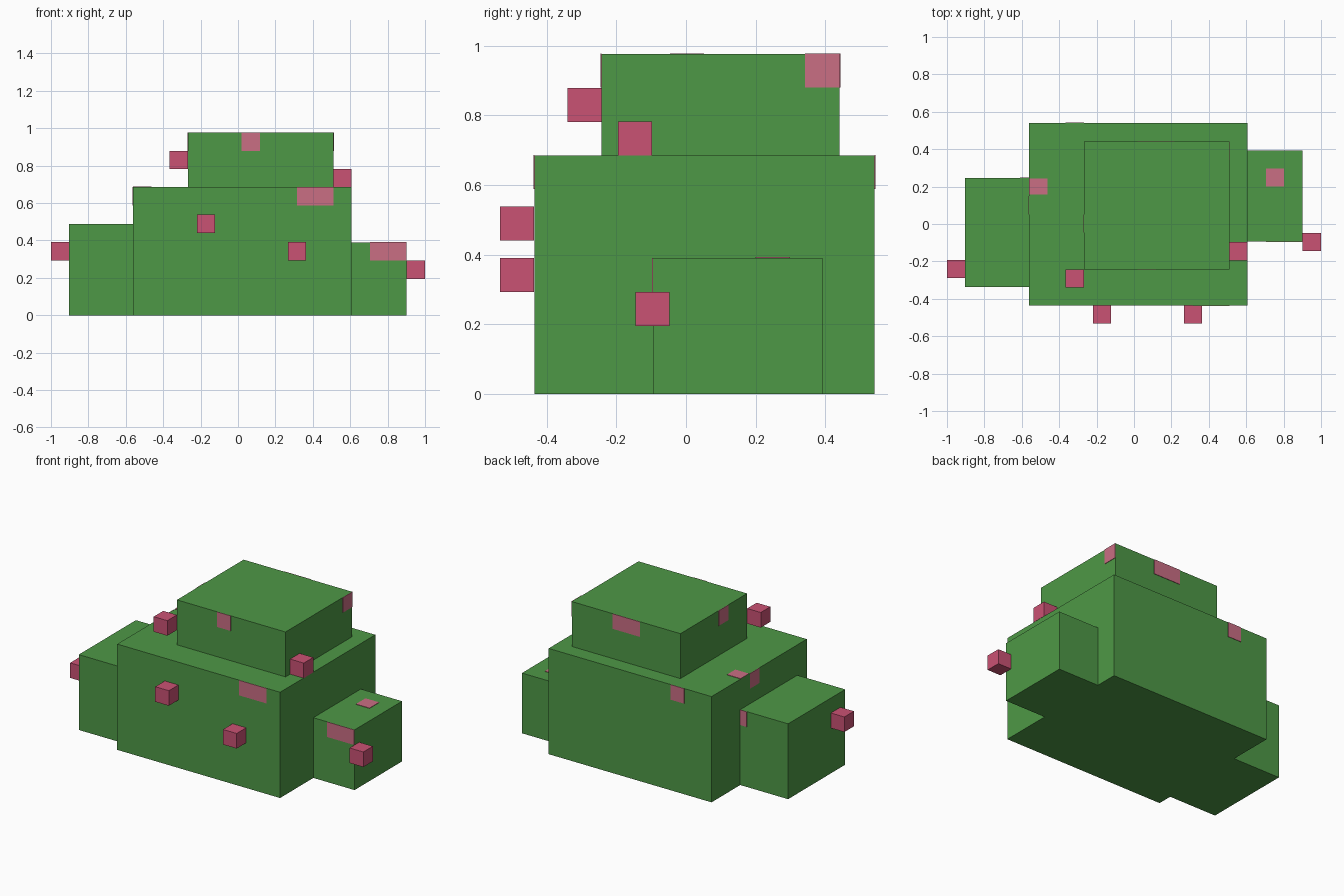
import bpy
import bmesh
from mathutils import Vector

cube = bpy.data.objects.get("Cube")
if cube:
    bpy.data.objects.remove(cube, do_unlink=True)

V = 0.0976   # edge of one voxel
T = 0.003    # thickness of a painted plate


def material(name, rgb):
    m = bpy.data.materials.new(name)
    m.use_nodes = True
    m.diffuse_color = (*rgb, 1)
    m.node_tree.nodes["Principled BSDF"].inputs["Base Color"].default_value = (*rgb, 1)
    return m


LEAF = material("leaf green", (0.076, 0.314, 0.061))
BERRY = material("berry pink", (0.591, 0.084, 0.174))
BLOSSOM = material("pale blossom pink", (0.591, 0.156, 0.231))


def box(name, lo, hi, mat):
    lo, hi = Vector(lo), Vector(hi)
    bm = bmesh.new()
    bmesh.ops.create_cube(bm, size=1)
    for v in bm.verts:
        v.co = [l + (c + 0.5) * (h - l) for l, h, c in zip(lo, hi, v.co)]
    mesh = bpy.data.meshes.new(name)
    bm.to_mesh(mesh)
    bm.free()
    mesh.materials.append(mat)
    obj = bpy.data.objects.new(name, mesh)
    bpy.context.collection.objects.link(obj)
    return obj


# Leafy masses
box("bush_body", (-0.561, -0.435, 0), (0.606, 0.54, 0.685), LEAF)
box("bush_top", (-0.268, -0.242, 0.685), (0.51, 0.44, 0.976), LEAF)
box("bush_right_lobe", (-0.904, -0.338, 0), (-0.561, 0.246, 0.488), LEAF)
box("bush_left_lobe", (0.606, -0.094, 0), (0.901, 0.392, 0.39), LEAF)

# Berries sticking out, by lowest corner
berries = {
    "right_lobe": (-1.0, -0.29, 0.293),
    "top_corner": (-0.366, -0.34, 0.781),
    "front_upper": (-0.22, -0.533, 0.44),
    "front_lower": (0.266, -0.533, 0.293),
    "top_side": (0.51, -0.195, 0.685),
    "left_lobe": (0.902, -0.145, 0.195),
}
for name, corner in berries.items():
    box("berry_" + name, corner, Vector(corner) + Vector((V, V, V)), BERRY)


# Flat blossoms: axis and sign of the face, lowest corner on it, size along the two other axes
def blossom(name, axis, sign, corner, size):
    lo = Vector(corner)
    hi = lo.copy()
    others = [i for i in range(3) if i != axis]
    for i, s in zip(others, size):
        hi[i] += s
    if sign > 0:
        hi[axis] += T
    else:
        lo[axis] -= T
    box("blossom_" + name, lo, hi, BLOSSOM)


ONE, TWO = (V, V), (2 * V, V)
blossom("top_front", 1, -1, (0.02, -0.242, 0.879), ONE)
blossom("top_left", 0, 1, (0.51, 0.342, 0.879), ONE)
blossom("top_back", 1, 1, (0.02, 0.44, 0.879), TWO)
blossom("top_right", 0, -1, (-0.268, -0.046, 0.879), ONE)
blossom("body_front", 1, -1, (0.315, -0.435, 0.588), TWO)
blossom("body_back", 1, 1, (-0.366, 0.54, 0.588), ONE)
blossom("body_right", 0, -1, (-0.561, 0.051, 0.588), ONE)
blossom("body_upper", 2, 1, (-0.561, 0.157, 0.685), (V, 0.085))
blossom("left_lobe_front", 1, -1, (0.705, -0.094, 0.293), TWO)
blossom("left_lobe_upper", 2, 1, (0.705, 0.2, 0.39), ONE)
blossom("right_lobe_back", 1, 1, (-0.609, 0.246, 0.39), (V / 2, V))
